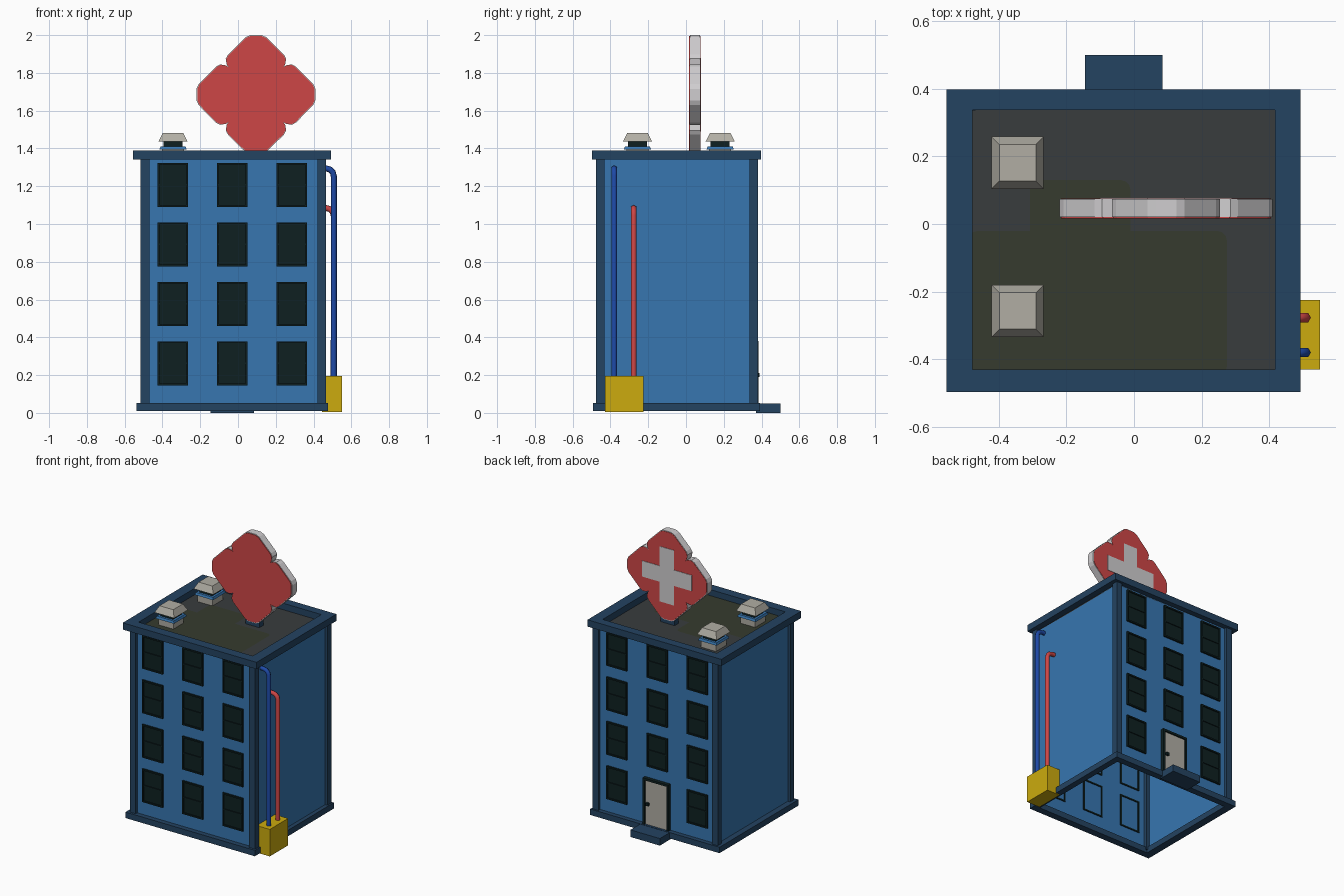
import bpy, bmesh, math
from mathutils import Vector

if "Cube" in bpy.data.objects:
    bpy.data.objects.remove(bpy.data.objects["Cube"])


def mat(name, r, g, b):
    lin = lambda c: (c / 255 / 12.92) if c < 11 else ((c / 255 + 0.055) / 1.055) ** 2.4
    m = bpy.data.materials.new(name)
    m.diffuse_color = (lin(r), lin(g), lin(b), 1)
    m.use_nodes = True
    m.node_tree.nodes["Principled BSDF"].inputs["Base Color"].default_value = m.diffuse_color
    return m


WALL = mat("wall blue", 55, 118, 176)
NAVY = mat("trim navy", 36, 67, 97)
DARK = mat("window dark", 14, 32, 33)
ROOF = mat("roof grey", 56, 60, 61)
OLIVE = mat("roof olive", 54, 59, 46)
YELLOW = mat("box yellow", 204, 171, 14)
RED = mat("sign red", 206, 70, 70)
WHITE = mat("sign white", 208, 206, 208)
GREY = mat("warm grey", 177, 174, 164)
PIPE = mat("pipe blue", 30, 74, 168)


def finish(bm, name, m):
    bmesh.ops.recalc_face_normals(bm, faces=bm.faces)
    me = bpy.data.meshes.new(name)
    bm.to_mesh(me)
    bm.free()
    me.materials.append(m)
    ob = bpy.data.objects.new(name, me)
    bpy.context.collection.objects.link(ob)
    return ob


def add_box(bm, x0, x1, y0, y1, z0, z1, taper=1.0):
    vs = bmesh.ops.create_cube(bm, size=1)["verts"]
    for v in vs:
        t = taper if v.co.z > 0 else 1.0
        v.co = Vector(((x0 + x1) / 2 + v.co.x * t * (x1 - x0),
                       (y0 + y1) / 2 + v.co.y * t * (y1 - y0),
                       (z0 + z1) / 2 + v.co.z * (z1 - z0)))


def box(name, m, *dims, taper=1.0):
    bm = bmesh.new()
    add_box(bm, *dims, taper=taper)
    return finish(bm, name, m)


def ring(name, m, outer, inner, z0, z1):
    """Rectangular frame between two (x0, x1, y0, y1) rectangles."""
    bm = bmesh.new()
    corners = lambda r, z: [bm.verts.new((x, y, z)) for x, y in
                            ((r[0], r[2]), (r[1], r[2]), (r[1], r[3]), (r[0], r[3]))]
    loops = [corners(outer, z0), corners(outer, z1), corners(inner, z1), corners(inner, z0)]
    for k in range(4):
        a, b = loops[k], loops[(k + 1) % 4]
        for i in range(4):
            j = (i + 1) % 4
            bm.faces.new((a[i], a[j], b[j], b[i]))
    return finish(bm, name, m)


def prism(name, m, pts, y0, y1):
    """Extrude an x-z outline along y."""
    bm = bmesh.new()
    a = [bm.verts.new((x, y0, z)) for x, z in pts]
    b = [bm.verts.new((x, y1, z)) for x, z in pts]
    n = len(pts)
    bm.faces.new(a)
    bm.faces.new(b[::-1])
    for i in range(n):
        bm.faces.new((a[i], a[(i + 1) % n], b[(i + 1) % n], b[i]))
    return finish(bm, name, m)


# open-bottomed wall shell
WX0, WX1, WY0, WY1, RZ = -0.495, 0.447, -0.457, 0.36, 1.343
bm = bmesh.new()
add_box(bm, WX0, WX1, WY0, WY1, 0.02, RZ)
bmesh.ops.delete(bm, geom=[f for f in bm.faces if abs(f.calc_center_median().z - 0.68) > 0.5],
                 context='FACES')
finish(bm, "walls", WALL)

# corner pillars, base trim, parapet, step
for i, x in enumerate((-0.515, 0.42)):
    for j, y in enumerate((-0.476, 0.336)):
        box(f"pillar_{i}{j}", NAVY, x, x + 0.046, y, y + 0.044, 0.03, 1.36)
ring("base_trim", NAVY, (-0.537, 0.476, -0.492, 0.392), (-0.482, 0.432, -0.442, 0.345), 0.01, 0.052)
ring("parapet", NAVY, (-0.555, 0.493, -0.497, 0.398), (-0.478, 0.417, -0.43, 0.337), 1.342, 1.39)
box("door_step", NAVY, -0.145, 0.085, 0.37, 0.5, 0.0, 0.05)

# roof and its moss patches
box("roof", ROOF, WX0, WX1, WY0, WY1, RZ - 0.008, RZ + 0.001)


def patch(name, x0, x1, y0, y1, z, r=0.03):
    bm = bmesh.new()
    vs = []
    for k, (cx, cy) in enumerate(((x1 - r, y1 - r), (x0 + r, y1 - r), (x0 + r, y0 + r), (x1 - r, y0 + r))):
        for s in range(4):
            a = math.radians(90 * k + 30 * s)
            vs.append(bm.verts.new((cx + r * math.cos(a), cy + r * math.sin(a), z)))
    f = bm.faces.new(vs)
    f.normal_update()
    finish(bm, name, OLIVE)


patch("roof_patch_large", -0.49, 0.275, -0.45, -0.02, RZ + 0.004)
patch("roof_patch_small", -0.308, -0.01, -0.2, 0.13, RZ + 0.0035)


# windows on front and back: frame bars through the wall, a pane and a crossbar
def window(name, cx, cz, wy, d):
    w, h, t = 0.08, 0.117, 0.01
    bm = bmesh.new()
    ya, yb = sorted((wy - d * 0.006, wy + d * 0.012))
    for s in (-1, 1):
        xs = sorted((cx + s * w, cx + s * (w - t)))
        zs = sorted((cz + s * h, cz + s * (h - t)))
        add_box(bm, *xs, ya, yb, cz - h, cz + h)
        add_box(bm, cx - w + t, cx + w - t, ya, yb, *zs)
    pa, pb = sorted((wy + d * 0.001, wy + d * 0.004))
    add_box(bm, cx - w + t, cx + w - t, pa, pb, cz - h + t, cz + h - t)
    ca, cb = sorted((wy + d * 0.003, wy + d * 0.01))
    add_box(bm, cx - w + t, cx + w - t, ca, cb, cz - 0.004, cz + 0.004)
    finish(bm, name, DARK)


for c in range(3):
    for r in range(4):
        x, z = -0.345 + 0.315 * c, 0.262 + 0.315 * r
        window(f"front_window_{c}{r}", x, z, WY0, -1)
        if (c, r) != (1, 0):
            window(f"back_window_{c}{r}", x, z, WY1, 1)

# back door with frame and knob
DX = -0.03
bm = bmesh.new()
add_box(bm, DX - 0.1, DX - 0.085, 0.35, 0.385, 0.045, 0.38)
add_box(bm, DX + 0.085, DX + 0.1, 0.35, 0.385, 0.045, 0.38)
add_box(bm, DX - 0.085, DX + 0.085, 0.35, 0.385, 0.365, 0.38)
finish(bm, "door_frame", DARK)
box("door", GREY, DX - 0.085, DX + 0.085, 0.361, 0.375, 0.045, 0.365)
box("door_knob", DARK, DX + 0.055, DX + 0.075, 0.37, 0.39, 0.19, 0.21)

# service box and wall pipes
box("service_box", YELLOW, 0.446, 0.55, -0.43, -0.225, 0.005, 0.196)


def pipe(name, m, y, top, x=0.507, r=0.016, bend=0.04):
    path = [(x, 0.15), (x, top - r - bend)]
    for k in range(1, 4):
        a = math.radians(30 * k)
        path.append((x - bend + bend * math.cos(a), top - r - bend + bend * math.sin(a)))
    path.append((0.44, top - r))
    cu = bpy.data.curves.new(name, 'CURVE')
    cu.dimensions = '3D'
    cu.bevel_depth = r
    cu.bevel_resolution = 1
    cu.use_fill_caps = True
    sp = cu.splines.new('POLY')
    sp.points.add(len(path) - 1)
    for p, (px, pz) in zip(sp.points, path):
        p.co = (px, y, pz, 1)
    tmp = bpy.data.objects.new(name, cu)
    bpy.context.collection.objects.link(tmp)
    bpy.context.view_layer.update()
    me = bpy.data.meshes.new_from_object(tmp.evaluated_get(bpy.context.evaluated_depsgraph_get()))
    bpy.data.objects.remove(tmp)
    me.materials.clear()
    me.materials.append(m)
    bpy.context.collection.objects.link(bpy.data.objects.new(name, me))


pipe("blue_pipe", PIPE, -0.38, 1.31)
pipe("red_pipe", RED, -0.277, 1.1)

# roof vents
for i, y in enumerate((-0.257, 0.181)):
    sq = lambda h: (-0.344 - h, -0.344 + h, y - h, y + h)
    box(f"vent_base_{i}", GREY, *sq(0.058), RZ, 1.396)
    box(f"vent_flange_{i}", WALL, *sq(0.072), 1.394, 1.41, taper=0.92)
    box(f"vent_core_{i}", DARK, *sq(0.05), 1.41, 1.438)
    box(f"vent_cap_{i}", GREY, *sq(0.077), 1.437, 1.482, taper=0.7)

# rooftop sign: lobed diamond, red faces, cross on the back
half = [(0.03, 0.315), (0.055, 0.304), (0.148, 0.212), (0.16, 0.19), (0.155, 0.16)]
quarter = half + [(0.147, 0.147)] + [(b, a) for a, b in half[::-1]]
outline = []
for k in range(4):
    c, s = (1, 0, -1, 0)[k], (0, -1, 0, 1)[k]
    outline += [(x * c - z * s, x * s + z * c) for x, z in quarter]
SX, SZ = 0.095, 1.685
place = lambda pts, f=1.0: [(SX + x * f, SZ + z * f) for x, z in pts]
prism("sign_body", WHITE, place(outline), 0.021, 0.074)
prism("sign_front", RED, place(outline, 0.985), 0.017, 0.0215)
prism("sign_back", RED, place(outline, 0.985), 0.0735, 0.076)
a, b = 0.056, 0.195
cross = [(a, b), (a, a), (b, a), (b, -a), (a, -a), (a, -b),
         (-a, -b), (-a, -a), (-b, -a), (-b, a), (-a, a), (-a, b)]
prism("sign_cross", WHITE, place(cross), 0.075, 0.079)
box("sign_mount", NAVY, 0.04, 0.15, 0.025, 0.07, RZ, 1.394)
